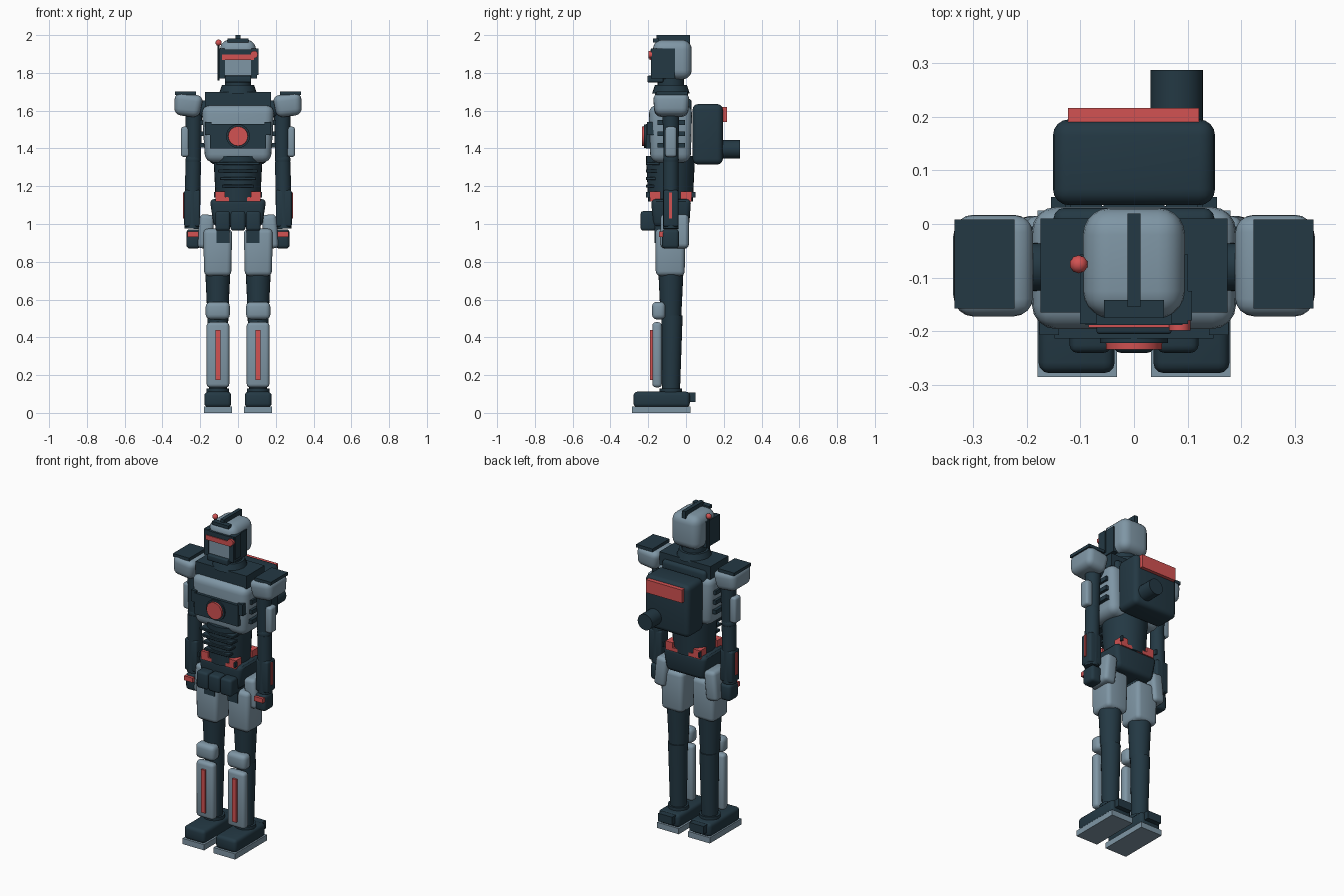
import bpy, bmesh, math
from mathutils import Matrix, Vector


def material(name, rgb):
    m = bpy.data.materials.new(name)
    m.diffuse_color = (*rgb, 1)
    return m


DARK = material("dark slate", (0.017, 0.040, 0.057))
LIGHT = material("steel grey", (0.212, 0.305, 0.375))
RED = material("signal red", (0.65, 0.085, 0.085))


def finish(bm, name, mat):
    bmesh.ops.recalc_face_normals(bm, faces=bm.faces[:])
    me = bpy.data.meshes.new(name)
    bm.to_mesh(me)
    bm.free()
    me.materials.append(mat)
    ob = bpy.data.objects.new(name, me)
    bpy.context.collection.objects.link(ob)
    bpy.ops.object.select_all(action='DESELECT')
    ob.select_set(True)
    bpy.context.view_layer.objects.active = ob
    bpy.ops.object.shade_smooth_by_angle(angle=math.radians(32))
    return ob


def box(name, mat, x, y, z, r=0.0, taper=(1, 1), tilt=0.0, seg=3):
    """Box given by its ranges; r rounds edges, taper scales the bottom, tilt turns about y."""
    size = Vector((abs(x[1] - x[0]), y[1] - y[0], z[1] - z[0]))
    mid = Vector((sum(x) / 2, sum(y) / 2, sum(z) / 2))
    bm = bmesh.new()
    bmesh.ops.create_cube(bm, size=1)
    for v in bm.verts:
        if v.co.z < 0:
            v.co.x *= taper[0]
            v.co.y *= taper[1]
        v.co = Vector(a * b for a, b in zip(v.co, size))
    if r:
        bmesh.ops.bevel(bm, geom=bm.edges[:], offset=r, segments=seg, profile=0.5, affect='EDGES')
    bm.transform(Matrix.Translation(mid) @ Matrix.Rotation(tilt, 4, 'Y'))
    return finish(bm, name, mat)


def rod(name, mat, a, b, r1, r2=None, sides=24):
    """Cylinder or cone running from a to b."""
    a, b = Vector(a), Vector(b)
    bm = bmesh.new()
    bmesh.ops.create_cone(bm, cap_ends=True, segments=sides, radius1=r1,
                          radius2=r1 if r2 is None else r2, depth=(b - a).length)
    bm.transform(Matrix.Translation((a + b) / 2) @ (b - a).to_track_quat('Z', 'Y').to_matrix().to_4x4())
    return finish(bm, name, mat)


def ball(name, mat, p, r):
    bm = bmesh.new()
    bmesh.ops.create_icosphere(bm, subdivisions=2, radius=r)
    bm.transform(Matrix.Translation(p))
    return finish(bm, name, mat)


# Head shell, crest, face and antenna
box("head_shell", LIGHT, (-0.095, 0.095), (-0.175, 0.03), (1.765, 1.975), 0.05, seg=5)
box("head_crest", DARK, (-0.012, 0.012), (-0.155, 0.02), (1.95, 2.0))
box("crest_crossbar", DARK, (-0.056, 0.056), (-0.175, -0.142), (1.962, 1.982))
box("brow", DARK, (-0.09, 0.09), (-0.188, -0.14), (1.897, 1.925))
box("visor", RED, (-0.085, 0.085), (-0.193, -0.15), (1.868, 1.897))
box("face_plate", LIGHT, (-0.07, 0.07), (-0.183, -0.15), (1.785, 1.868))
box("chin_guard", DARK, (-0.07, 0.07), (-0.205, -0.12), (1.75, 1.785), 0.006)
for s in (-1, 1):
    box("cheek_guard", DARK, (s * 0.07, s * 0.101), (-0.186, -0.057), (1.77, 1.93))
box("ear_module", DARK, (0.09, 0.108), (-0.18, -0.125), (1.79, 1.93))
rod("scope", RED, (0.085, -0.198, 1.897), (0.085, -0.16, 1.897), 0.02, sides=12)
rod("antenna_stem", DARK, (-0.103, -0.075, 1.76), (-0.103, -0.075, 1.95), 0.006, sides=8)
ball("antenna_tip", RED, (-0.103, -0.075, 1.96), 0.017)

# Neck and collar
rod("neck", DARK, (0, -0.08, 1.68), (0, -0.08, 1.80), 0.07)
rod("neck_ring", DARK, (0, -0.08, 1.69), (0, -0.08, 1.735), 0.1, 0.085)
box("collar", DARK, (-0.174, 0.174), (-0.165, 0.01), (1.62, 1.70))
box("upper_back", DARK, (-0.15, 0.15), (-0.12, 0.03), (1.58, 1.665), 0.02)

# Chest
box("chest", LIGHT, (-0.193, 0.193), (-0.197, 0.033), (1.325, 1.63), 0.045, (0.9, 0.93), seg=4)
box("chest_panel", DARK, (-0.148, 0.148), (-0.213, -0.17), (1.40, 1.53))
rod("lamp_ring", DARK, (0, -0.18, 1.465), (0, -0.222, 1.465), 0.063)
rod("chest_lamp", RED, (0, -0.18, 1.465), (0, -0.234, 1.465), 0.055, 0.052, 16)
for s in (-1, 1):
    box("panel_tab", DARK, (s * 0.14, s * 0.176), (-0.207, -0.16), (1.47, 1.54))
    for z in (1.405, 1.465, 1.525):
        box("side_vent", DARK, (s * 0.165, s * 0.2), (-0.15, -0.005), (z, z + 0.025))

# Abdomen with ribs
rod("abdomen", DARK, (0, -0.082, 1.12), (0, -0.082, 1.36), 0.118, 0.13, 32)
for z in (1.20, 1.24, 1.28, 1.32):
    w = 0.085 + (z - 1.2) * 0.25
    box("abdomen_rib", DARK, (-w, w), (-0.213, -0.14), (z - 0.008, z + 0.008), 0.003, seg=1)

# Belt: red bars with raised corners
for y0, y1 in ((-0.19, -0.135), (-0.03, 0.03)):
    box("belt_bar", RED, (-0.118, 0.118), (y0, y1), (1.12, 1.142))
    for s in (-1, 1):
        box("belt_corner", RED, (s * 0.07, s * 0.118), (y0, y1), (1.12, 1.173))
for y0, y1 in ((-0.212, -0.19), (0.03, 0.05)):
    for s in (-1, 1):
        box("belt_clip", DARK, (s * 0.118, s * 0.128), (y0, y1), (1.14, 1.17))

# Pelvis and pouches
box("pelvis", DARK, (-0.15, 0.15), (-0.185, 0.027), (0.985, 1.132), 0.025, (0.85, 0.9))
for x in (-0.081, 0, 0.081):
    box("pouch", DARK, (x - 0.039, x + 0.039), (-0.24, -0.16), (0.965, 1.068), 0.014)

# Backpack
box("backpack", DARK, (-0.151, 0.151), (0.035, 0.195), (1.315, 1.635), 0.03, seg=4)
box("backpack_plate", RED, (-0.123, 0.121), (0.185, 0.216), (1.54, 1.62))
rod("backpack_nozzle", DARK, (0.08, 0.18, 1.395), (0.08, 0.287, 1.395), 0.049)

for s in (-1, 1):
    # Arm
    box("shoulder", LIGHT, (s * 0.188, s * 0.342), (-0.175, 0.02), (1.57, 1.688), 0.035, (0.86, 0.9),
        -s * 0.12, 4)
    box("shoulder_pad", DARK, (s * 0.223, s * 0.334), (-0.157, 0.008), (1.683, 1.702))
    rod("shoulder_joint", DARK, (s * 0.15, -0.08, 1.61), (s * 0.24, -0.08, 1.61), 0.045)
    rod("upper_arm", DARK, (s * 0.235, -0.08, 1.34), (s * 0.235, -0.08, 1.62), 0.039, 0.045)
    box("upper_arm_plate", LIGHT, (s * 0.255, s * 0.302), (-0.11, -0.05), (1.355, 1.515), 0.014)
    ball("elbow", DARK, (s * 0.237, -0.08, 1.34), 0.043)
    rod("forearm", DARK, (s * 0.243, -0.08, 0.975), (s * 0.237, -0.08, 1.33), 0.041, 0.041)
    box("forearm_guard", DARK, (s * 0.2, s * 0.285), (-0.12, -0.04), (0.985, 1.18), 0.012)
    box("forearm_stripe", RED, (s * 0.278, s * 0.291), (-0.09, -0.073), (1.03, 1.167))
    box("hand", DARK, (s * 0.2, s * 0.273), (-0.127, -0.037), (0.87, 0.972), 0.018)
    box("knuckle", RED, (s * 0.21, s * 0.268), (-0.142, -0.115), (0.932, 0.96))

    # Hip and thigh
    box("hip_plate", LIGHT, (s * 0.132, s * 0.21), (-0.135, 0.015), (0.87, 1.05), 0.022, tilt=-s * 0.1)
    box("hip_block", DARK, (s * 0.045, s * 0.115), (-0.167, -0.03), (0.90, 1.0))
    box("thigh", LIGHT, (s * 0.031, s * 0.184), (-0.163, -0.004), (0.725, 0.975), 0.025, (0.94, 0.96))

    # Leg
    rod("upper_leg", DARK, (s * 0.107, -0.08, 0.51), (s * 0.107, -0.08, 0.76), 0.055, 0.067)
    rod("lower_leg", DARK, (s * 0.107, -0.079, 0.11), (s * 0.107, -0.074, 0.515), 0.047, 0.056)
    box("knee_pad", LIGHT, (s * 0.043, s * 0.171), (-0.18, -0.108), (0.495, 0.588), 0.025)
    box("shin_guard", LIGHT, (s * 0.046, s * 0.166), (-0.178, -0.128), (0.135, 0.48), 0.018)
    box("shin_stripe", RED, (s * 0.093, s * 0.12), (-0.19, -0.17), (0.175, 0.44))

    # Foot
    rod("ankle", DARK, (s * 0.107, -0.08, 0.09), (s * 0.107, -0.08, 0.13), 0.06)
    box("boot", DARK, (s * 0.036, s * 0.178), (-0.278, 0.02), (0.03, 0.112), 0.02)
    box("heel", DARK, (s * 0.06, s * 0.155), (-0.02, 0.05), (0.058, 0.107))
    box("sole", LIGHT, (s * 0.032, s * 0.18), (-0.285, 0.025), (0, 0.035))
